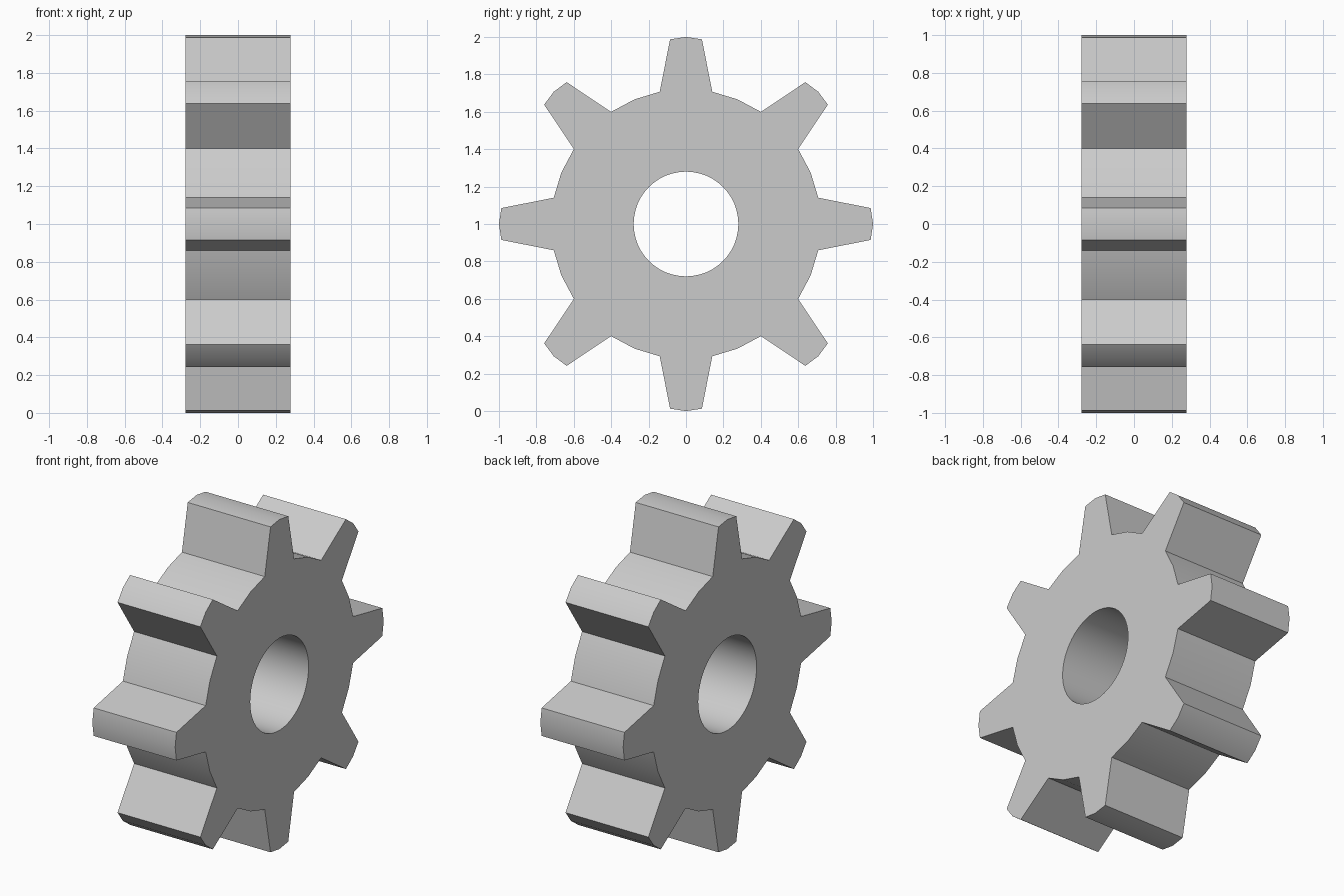
import bpy, bmesh
from math import sin, cos, radians

if "Cube" in bpy.data.objects:
    bpy.data.objects.remove(bpy.data.objects["Cube"])

TEETH, HALF_WIDTH, BORE = 8, 0.278, 0.28
# One tooth and the valley after it: (angle in degrees, radius)
TOOTH = [(-11.25, 0.721), (-4.92, 0.991), (0, 1.0), (4.92, 0.991), (11.25, 0.721), (22.5, 0.721)]

outer = [(45 * t + a, r) for t in range(TEETH) for a, r in TOOTH]
n = len(outer)
inner = [((i - 2) * 360 / n, BORE) for i in range(n)]

bm = bmesh.new()


def ring(profile, x):
    """Place a polar profile in the plane at x, centred on the axle."""
    return [bm.verts.new((x, r * sin(radians(a)), 1 + r * cos(radians(a)))) for a, r in profile]


# Four loops joined in a closed cycle: teeth, end face, bore, end face
loops = [ring(outer, -HALF_WIDTH), ring(outer, HALF_WIDTH),
         ring(inner, HALF_WIDTH), ring(inner, -HALF_WIDTH)]
for k in range(4):
    a, b = loops[k], loops[(k + 1) % 4]
    for i in range(n):
        j = (i + 1) % n
        bm.faces.new((a[i], a[j], b[j], b[i]))
bmesh.ops.recalc_face_normals(bm, faces=bm.faces[:])

# Gear wheel object
mesh = bpy.data.meshes.new("gear_wheel")
bm.to_mesh(mesh)
bm.free()
gear = bpy.data.objects.new("gear_wheel", mesh)
bpy.context.collection.objects.link(gear)
bpy.context.view_layer.objects.active = gear
gear.select_set(True)
bpy.ops.object.shade_smooth_by_angle(angle=radians(25))
